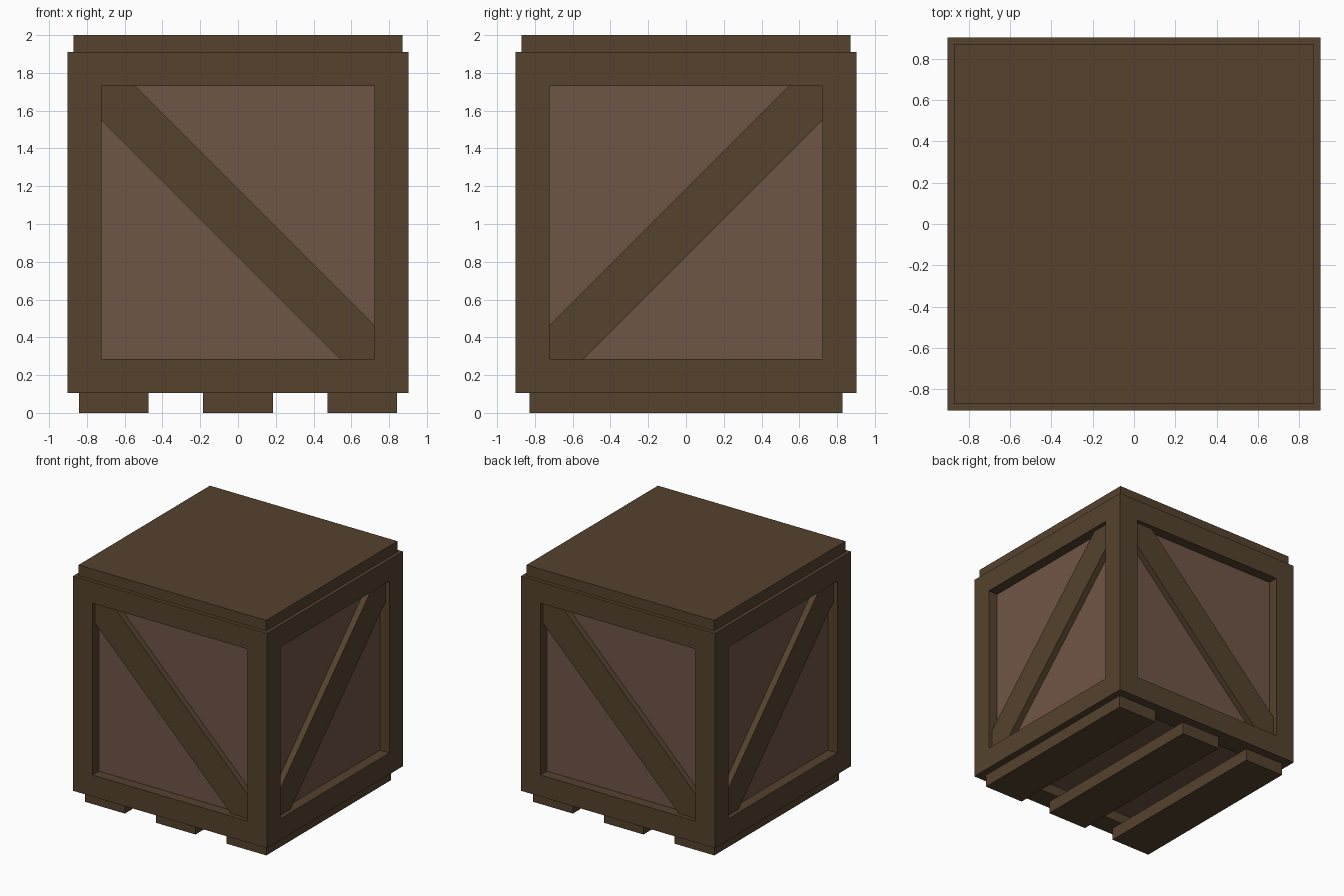
import bpy, bmesh
from math import pi
from mathutils import Matrix, Vector

if "Cube" in bpy.data.objects:
    bpy.data.objects.remove(bpy.data.objects["Cube"])

H, W, CZ = 0.9025, 0.18, 1.0075      # half size, frame width, centre height
PANEL, BRACE = 0.087, 0.035          # recess depths


def material(name, rgb):
    m = bpy.data.materials.new(name)
    m.diffuse_color = (*rgb, 1)
    m.use_nodes = True
    m.node_tree.nodes["Principled BSDF"].inputs["Base Color"].default_value = m.diffuse_color
    return m


frame_mat = material("dark_wood", (0.089, 0.054, 0.027))
panel_mat = material("light_wood", (0.159, 0.091, 0.061))


def add_object(name, bm, *mats):
    bmesh.ops.recalc_face_normals(bm, faces=bm.faces[:])
    me = bpy.data.meshes.new(name)
    bm.to_mesh(me)
    bm.free()
    for m in mats:
        me.materials.append(m)
    ob = bpy.data.objects.new(name, me)
    bpy.context.collection.objects.link(ob)
    return ob


def box(name, size, centre):
    bm = bmesh.new()
    bmesh.ops.create_cube(bm, size=1, matrix=Matrix.Translation(centre) @ Matrix.Diagonal((*size, 1)))
    return add_object(name, bm, frame_mat)


# Crate body: framed cube with recessed panels on the sides and underneath
bm = bmesh.new()
bmesh.ops.create_cube(bm, size=2 * H, matrix=Matrix.Translation((0, 0, CZ)))
bm.normal_update()
faces = [f for f in bm.faces if f.normal.z < 0.5]
bmesh.ops.inset_individual(bm, faces=faces, thickness=W, use_even_offset=True)
normals = [f.normal.copy() for f in faces]
panels = bmesh.ops.extrude_discrete_faces(bm, faces=faces)["faces"]
for f, n in zip(panels, normals):
    f.normal_update()
    n = f.normal.copy()
    bmesh.ops.translate(bm, verts=f.verts[:], vec=-n * PANEL)
    f.material_index = 1
add_object("crate_body", bm, frame_mat, panel_mat)

# Diagonal braces, alternating direction around the four sides
a, b = H - W, H - 2 * W
outline = [(-a, a), (-b, a), (a, -b), (a, -a), (b, -a), (-a, b)]
for i, side in enumerate(("front", "right", "back", "left")):
    flip = -1 if i % 2 else 1
    bm = bmesh.new()
    face = bm.faces.new([bm.verts.new((flip * x, -H + BRACE, z + CZ)) for x, z in outline])
    ext = bmesh.ops.extrude_face_region(bm, geom=[face], use_keep_orig=True)["geom"]
    bmesh.ops.translate(bm, verts=[v for v in ext if isinstance(v, bmesh.types.BMVert)],
                        vec=Vector((0, PANEL - BRACE + 0.005, 0)))
    bmesh.ops.rotate(bm, verts=bm.verts[:], cent=(0, 0, 0), matrix=Matrix.Rotation(i * pi / 2, 3, 'Z'))
    add_object(side + "_brace", bm, frame_mat)

# Lid board
box("lid", (1.744, 1.744, 0.09), (0, 0, 1.955))

# Pallet slats underneath
for i, x in enumerate((-0.658, 0, 0.658)):
    box(f"base_slat_{i + 1}", (0.37, 1.656, 0.105), (x, 0, 0.0525))
